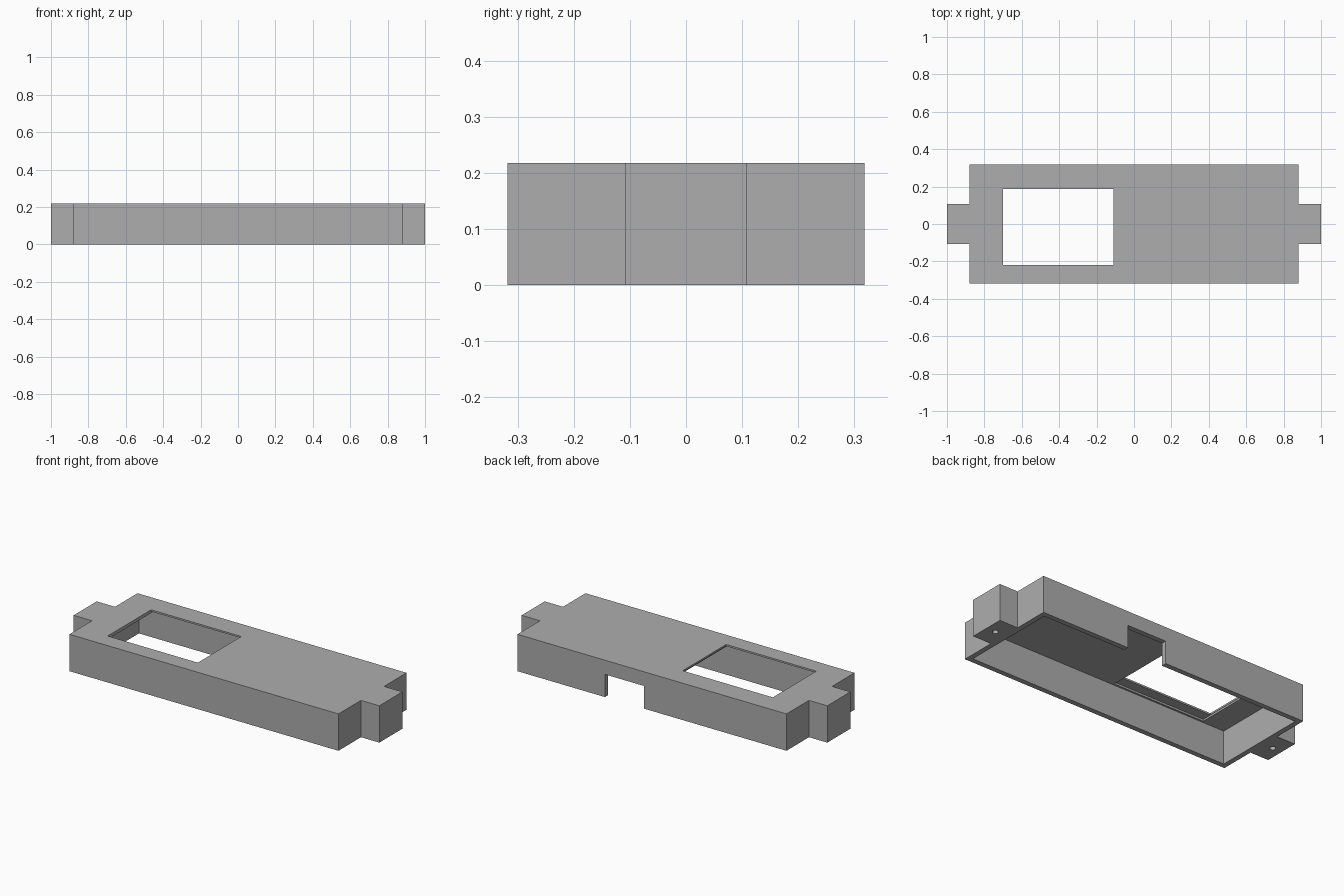
import bpy
import bmesh
from mathutils import Matrix, Vector

HEIGHT = 0.218
default = bpy.data.objects.get("Cube")
if default:
    bpy.data.objects.remove(default, do_unlink=True)

# Single plastic colour
GREY = (0.42, 0.42, 0.42, 1)
plastic = bpy.data.materials.new("grey plastic")
plastic.use_nodes = True
plastic.diffuse_color = GREY
plastic.node_tree.nodes["Principled BSDF"].inputs["Base Color"].default_value = GREY


def make_object(name, bm):
    bmesh.ops.recalc_face_normals(bm, faces=bm.faces)
    mesh = bpy.data.meshes.new(name)
    bm.to_mesh(mesh)
    bm.free()
    mesh.materials.append(plastic)
    obj = bpy.data.objects.new(name, mesh)
    bpy.context.scene.collection.objects.link(obj)
    return obj


def box(name, low, high):
    low, high = Vector(low), Vector(high)
    bm = bmesh.new()
    place = Matrix.Translation((low + high) / 2) @ Matrix.Diagonal((*(high - low), 1))
    bmesh.ops.create_cube(bm, size=1, matrix=place)
    return make_object(name, bm)


def screw_hole(name, x):
    bm = bmesh.new()
    bmesh.ops.create_cone(bm, cap_ends=True, segments=24, radius1=0.016, radius2=0.016,
                          depth=0.3, matrix=Matrix.Translation((x, 0, 0)))
    return make_object(name, bm)


def cut(target, cutter):
    cutter.hide_render = True
    mod = target.modifiers.new(cutter.name, 'BOOLEAN')
    mod.operation = 'DIFFERENCE'
    mod.solver = 'EXACT'
    mod.object = cutter
    with bpy.context.temp_override(object=target, active_object=target):
        bpy.ops.object.modifier_apply(modifier=mod.name)
    bpy.data.objects.remove(cutter, do_unlink=True)


# Case outline with a mounting lug at each end, extruded upwards
quarter = [(1, 0.108), (0.88, 0.108), (0.88, 0.318)]
half = quarter + [(-x, y) for x, y in reversed(quarter)]
outline = half + [(-x, -y) for x, y in half]
bm = bmesh.new()
base = bm.faces.new([bm.verts.new((x, y, 0)) for x, y in outline])
top = bmesh.ops.extrude_face_region(bm, geom=[base])
bmesh.ops.translate(bm, vec=(0, 0, HEIGHT),
                    verts=[v for v in top["geom"] if isinstance(v, bmesh.types.BMVert)])
case = make_object("case_shell", bm)

# Hollow underside, display recess and window, cable notch in the back wall
cut(case, box("cavity", (-0.85, -0.288, -0.1), (0.85, 0.288, 0.197)))
cut(case, box("display_recess", (-0.702, -0.277, 0.15), (-0.1, 0.25, 0.208)))
cut(case, box("display_window", (-0.7, -0.218, 0.1), (-0.11, 0.188, 0.3)))
cut(case, box("cable_notch", (0.052, 0.25, -0.1), (0.308, 0.4, 0.134)))

# Blind screw holes under the lugs
for side, x in (("left", 0.94), ("right", -0.94)):
    cut(case, screw_hole(side + "_screw_hole", x))
